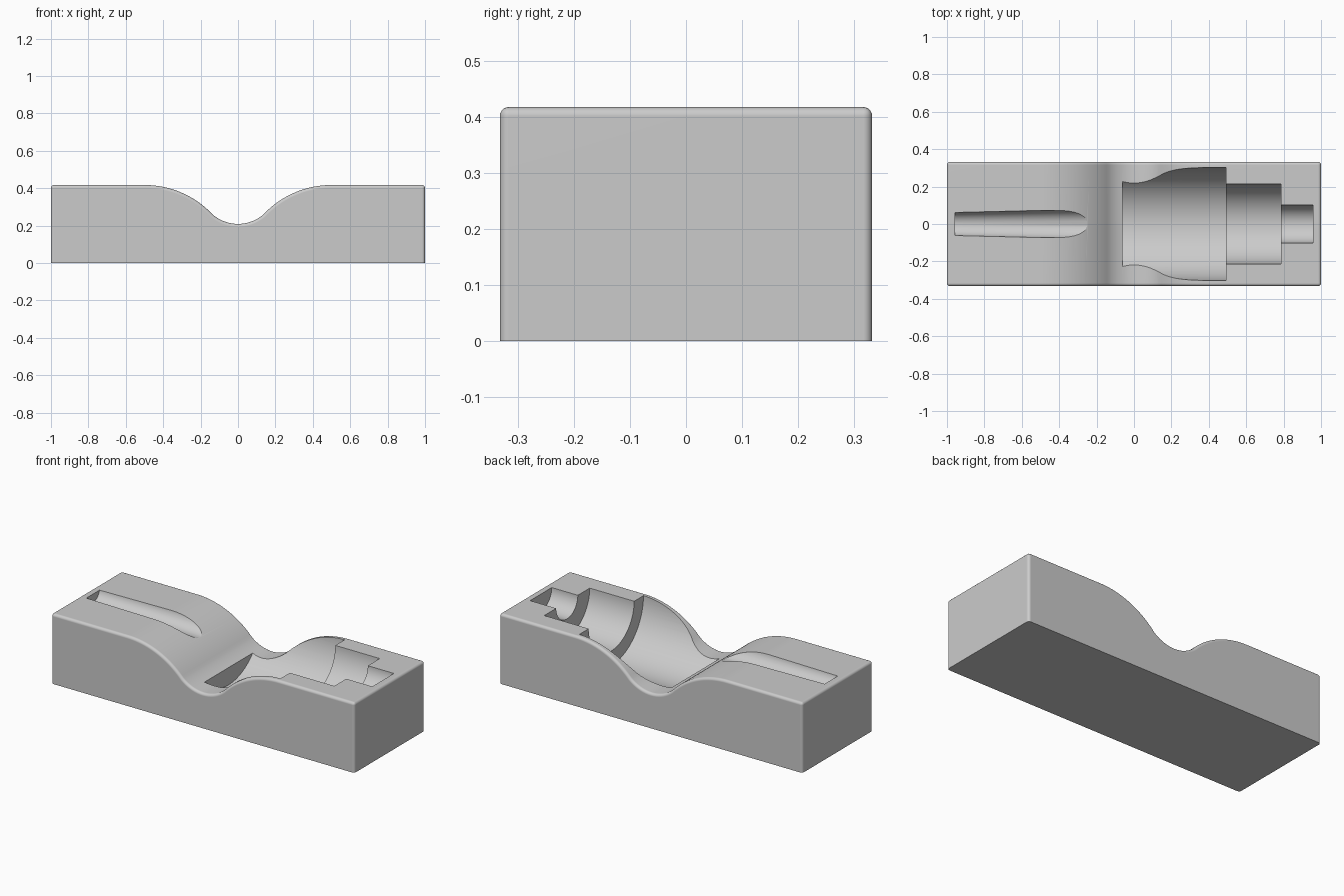
import bpy, bmesh
from math import sin, cos, pi, radians

cube = bpy.data.objects.get("Cube")
if cube:
    bpy.data.objects.remove(cube, do_unlink=True)

TOP = 0.417       # height of the flat ends
HALF = 0.332      # half depth of the block
CREST = 0.5       # radius of the rounded shoulders
VALLEY = 0.208    # radius of the dip in the middle
FILLET = 0.016

grey = bpy.data.materials.new("plain grey")
grey.use_nodes = True
grey.diffuse_color = (0.6, 0.6, 0.6, 1)
grey.node_tree.nodes["Principled BSDF"].inputs["Base Color"].default_value = (0.6, 0.6, 0.6, 1)


def make_object(name, bm):
    bmesh.ops.recalc_face_normals(bm, faces=bm.faces)
    mesh = bpy.data.meshes.new(name)
    bm.to_mesh(mesh)
    bm.free()
    mesh.materials.append(grey)
    obj = bpy.data.objects.new(name, mesh)
    bpy.context.collection.objects.link(obj)
    return obj


def lathe_cutter(name, profile, axis_z, sides=96):
    """Solid of revolution around an axis along x; profile holds (x, radius)."""
    bm = bmesh.new()
    rings = []
    for x, r in profile:
        rings.append([bm.verts.new((x, r * cos(2 * pi * i / sides),
                                    axis_z + r * sin(2 * pi * i / sides)))
                      for i in range(sides)])
    for a, b in zip(rings, rings[1:]):
        for i in range(sides):
            j = (i + 1) % sides
            bm.faces.new((a[i], a[j], b[j], b[i]))
    bm.faces.new(rings[0])
    bm.faces.new(rings[-1])
    obj = make_object(name, bm)
    obj.hide_render = True
    return obj


# Side outline: shoulder arc meets valley arc at 45 degrees, then mirrored
N = 20
left = [(-1, 0), (-1, TOP)]
for i in range(N + 1):
    a = radians(45) * i / N
    left.append((-CREST + CREST * sin(a), TOP - CREST + CREST * cos(a)))
for i in range(1, N // 2):
    a = radians(45) * (1 - i / (N // 2))
    left.append((-VALLEY * sin(a), TOP - VALLEY * cos(a)))
outline = left + [(0, TOP - VALLEY)] + [(-x, z) for x, z in reversed(left)]

# Block, with every edge except the bottom ones rounded
bm = bmesh.new()
front = bm.faces.new([bm.verts.new((x, -HALF, z)) for x, z in outline])
extruded = bmesh.ops.extrude_face_region(bm, geom=[front])["geom"]
bmesh.ops.translate(bm, vec=(0, 2 * HALF, 0),
                    verts=[g for g in extruded if isinstance(g, bmesh.types.BMVert)])
bmesh.ops.recalc_face_normals(bm, faces=bm.faces)
rounded = [e for e in bm.edges
           if max(v.co.z for v in e.verts) > 0.01 and e.calc_face_angle(0) > radians(60)]
bmesh.ops.bevel(bm, geom=rounded, offset=FILLET, offset_type='OFFSET', segments=5,
                profile=0.5, affect='EDGES', clamp_overlap=False)
block = make_object("holder_block", bm)

# Stepped half-round pocket and tapered groove
pocket = lathe_cutter("stepped_pocket_cutter",
                      [(-0.062, 0.302), (0.492, 0.302), (0.492, 0.214),
                       (0.785, 0.214), (0.785, 0.102), (0.957, 0.102)], TOP)
groove = lathe_cutter("tapered_groove_cutter",
                      [(-0.957, 0.063), (-0.2, 0.0807)], TOP + 0.012, 64)

bpy.ops.object.select_all(action='DESELECT')
bpy.context.view_layer.objects.active = block
block.select_set(True)
for cutter in (pocket, groove):
    mod = block.modifiers.new(cutter.name, 'BOOLEAN')
    mod.operation = 'DIFFERENCE'
    mod.solver = 'EXACT'
    mod.object = cutter
    bpy.ops.object.modifier_apply(modifier=mod.name)
    bpy.data.objects.remove(cutter, do_unlink=True)

bpy.ops.object.shade_smooth_by_angle(angle=radians(30))
weighted = block.modifiers.new("clean shading", 'WEIGHTED_NORMAL')
weighted.keep_sharp = True
